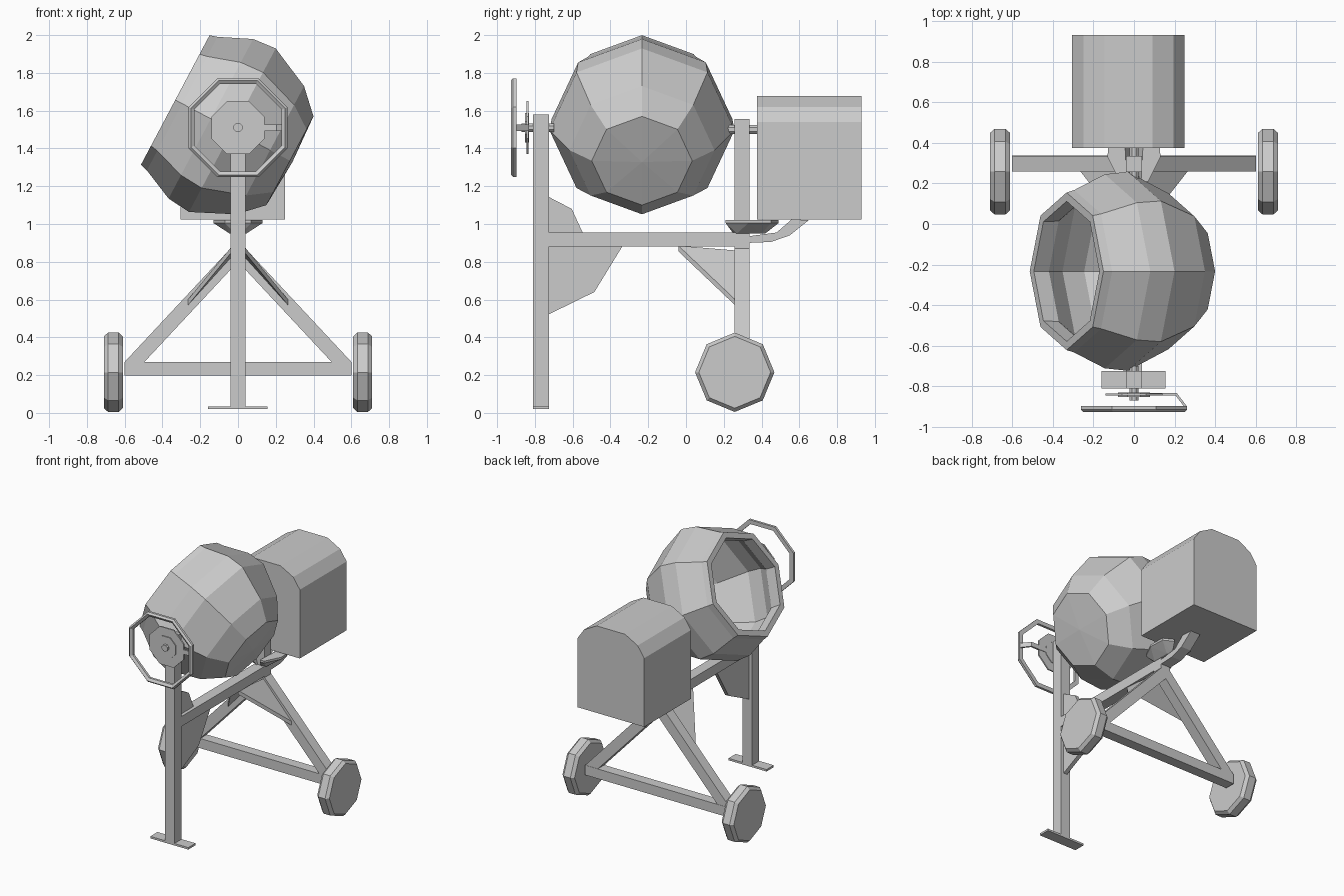
import bpy, bmesh, math
from mathutils import Vector

if "Cube" in bpy.data.objects:
    bpy.data.objects.remove(bpy.data.objects["Cube"])


def finish(name, bm):
    bmesh.ops.remove_doubles(bm, verts=bm.verts, dist=1e-5)
    bmesh.ops.recalc_face_normals(bm, faces=bm.faces)
    me = bpy.data.meshes.new(name)
    bm.to_mesh(me)
    bm.free()
    ob = bpy.data.objects.new(name, me)
    bpy.context.collection.objects.link(ob)
    return ob


def prism(name, pts, axis, a, b):
    """Extrude a 2D outline from a to b along x (points y,z), y (x,z) or z (x,y)."""
    bm = bmesh.new()
    place = {'x': lambda p: (a, p[0], p[1]), 'y': lambda p: (p[0], a, p[1]),
             'z': lambda p: (p[0], p[1], a)}[axis]
    face = bm.faces.new([bm.verts.new(place(p)) for p in pts])
    ext = bmesh.ops.extrude_face_region(bm, geom=[face], use_keep_orig=True)
    verts = [g for g in ext['geom'] if isinstance(g, bmesh.types.BMVert)]
    off = Vector([(b - a) if axis == k else 0 for k in 'xyz'])
    bmesh.ops.translate(bm, verts=verts, vec=off)
    return finish(name, bm)


def box(name, x, y, z):
    return prism(name, [(x[0], y[0]), (x[1], y[0]), (x[1], y[1]), (x[0], y[1])], 'z', *z)


def hull(name, pts):
    bm = bmesh.new()
    for p in pts:
        bm.verts.new(p)
    bmesh.ops.convex_hull(bm, input=bm.verts)
    bmesh.ops.dissolve_limit(bm, angle_limit=0.01, verts=bm.verts, edges=bm.edges)
    return finish(name, bm)


def revolve(name, prof, origin, axis, ref, n=8, turn=0.0, closed=False):
    """Revolve (along, radius) points around an axis with n flat sides."""
    bm = bmesh.new()
    o, u, v = Vector(origin), Vector(axis).normalized(), Vector(ref).normalized()
    w = u.cross(v)
    rings = []
    for t, r in prof:
        if r == 0:
            rings.append([bm.verts.new(o + u * t)] * n)
            continue
        angs = [2 * math.pi * (i + turn) / n for i in range(n)]
        rings.append([bm.verts.new(o + u * t + (v * math.cos(a) + w * math.sin(a)) * r) for a in angs])
    pairs = list(zip(rings, rings[1:]))
    if closed:
        pairs.append((rings[-1], rings[0]))
    for p, q in pairs:
        for i in range(n):
            j = (i + 1) % n
            bm.faces.new(list(dict.fromkeys([p[i], p[j], q[j], q[i]])))
    return finish(name, bm)


def disc(name, y0, y1, r, z=1.51, turn=0.5):
    return revolve(name, [(y0, 0), (y0, r), (y1, r), (y1, 0)], (0, 0, z), (0, 1, 0), (0, 0, 1), 8, turn)


# Tilted mixing drum, outer shell then inner shell
drum = [(-.015, 0), (0, .266), (.119, .384), (.345, .49), (.474, .478), (.645, .400), (.687, .388),
        (.687, .345), (.60, .35), (.474, .445), (.345, .46), (.135, .36), (.03, .25), (.02, 0)]
revolve("drum", drum, (.275, -.233, 1.335), (-.883, 0, .468), (.468, 0, .883))

# Front post, foot and main beam
box("front_post", (-.04, .04), (-.81, -.725), (.02, 1.58))
box("front_foot", (-.16, .155), (-.81, -.725), (.02, .035))
box("main_beam", (-.04, .04), (-.73, .335), (.88, .955))
box("rear_post", (-.04, .04), (.257, .335), (.8, 1.555))

# Front gusset plates
prism("upper_gusset", [(-.73, 1.145), (-.605, 1.08), (-.545, .95), (-.73, .95)], 'x', -.015, .015)
prism("lower_gusset", [(-.73, .885), (-.335, .885), (-.485, .64), (-.73, .52)], 'x', -.015, .015)

# Rear A-frame with wheels and bracing
box("axle_bar", (-.6, .6), (.26, .338), (.197, .27))
tyre = [(-.05, 0), (-.05, .19), (-.028, .21), (.028, .21), (.05, .19), (.05, 0)]
for s, side in ((-1, "left"), (1, "right")):
    prism(side + "_leg", [(0, .91), (s * .04, .87), (s * .6, .27), (s * .5, .265), (0, .80)], 'y', .258, .336)
    revolve(side + "_wheel", tyre, (s * .66, .258, .215), (1, 0, 0), (0, 0, 1))
    tri = [(.03, -.04, .885), (.03, .26, .86), (.265, .26, .60)]
    hull(side + "_brace_plate", [(s * x, y, z + d) for x, y, z in tri for d in (0, -.03)])
    # Motor support prongs
    top = [(.035, .21), (.07, .21), (.13, .33), (.125, .45), (.05, .49)]
    low = [(.015, .25), (.045, .27), (.045, .40), (.015, .42)]
    hull(side + "_support_prong", [(s * x, y, z) for x, y in top for z in (1.02, 1.005)]
         + [(s * x, y, .95) for x, y in low])

# Motor support arm and motor housing
prism("support_arm", [(.33, .90), (.45, .905), (.55, .94), (.65, 1.02), (.56, 1.025), (.48, .955), (.33, .935)],
      'x', -.04, .04)
prism("motor_housing", [(-.305, 1.025), (.25, 1.025), (.25, 1.54), (.195, 1.62), (.09, 1.677),
                        (-.145, 1.677), (-.25, 1.62), (-.305, 1.54)], 'y', .375, .93)

# Shafts through the posts
disc("front_shaft", -.87, -.70, .025)
disc("rear_shaft", .22, .40, .025, 1.5)

# Tilting hand wheel: plate, hub, rim and bent spoke
disc("wheel_plate", -.845, -.835, .152)
disc("wheel_hub", -.852, -.83, .085)
revolve("wheel_rim", [(-.897, .283), (-.915, .283), (-.927, .27), (-.915, .25), (-.897, .25)],
        (0, 0, 1.51), (0, 1, 0), (0, 0, 1), 8, 0.5, True)
prism("wheel_spoke", [(.03, -.845), (.205, -.845), (.255, -.91), (.262, -.90), (.21, -.832), (.03, -.832)],
      'z', 1.493, 1.527)
